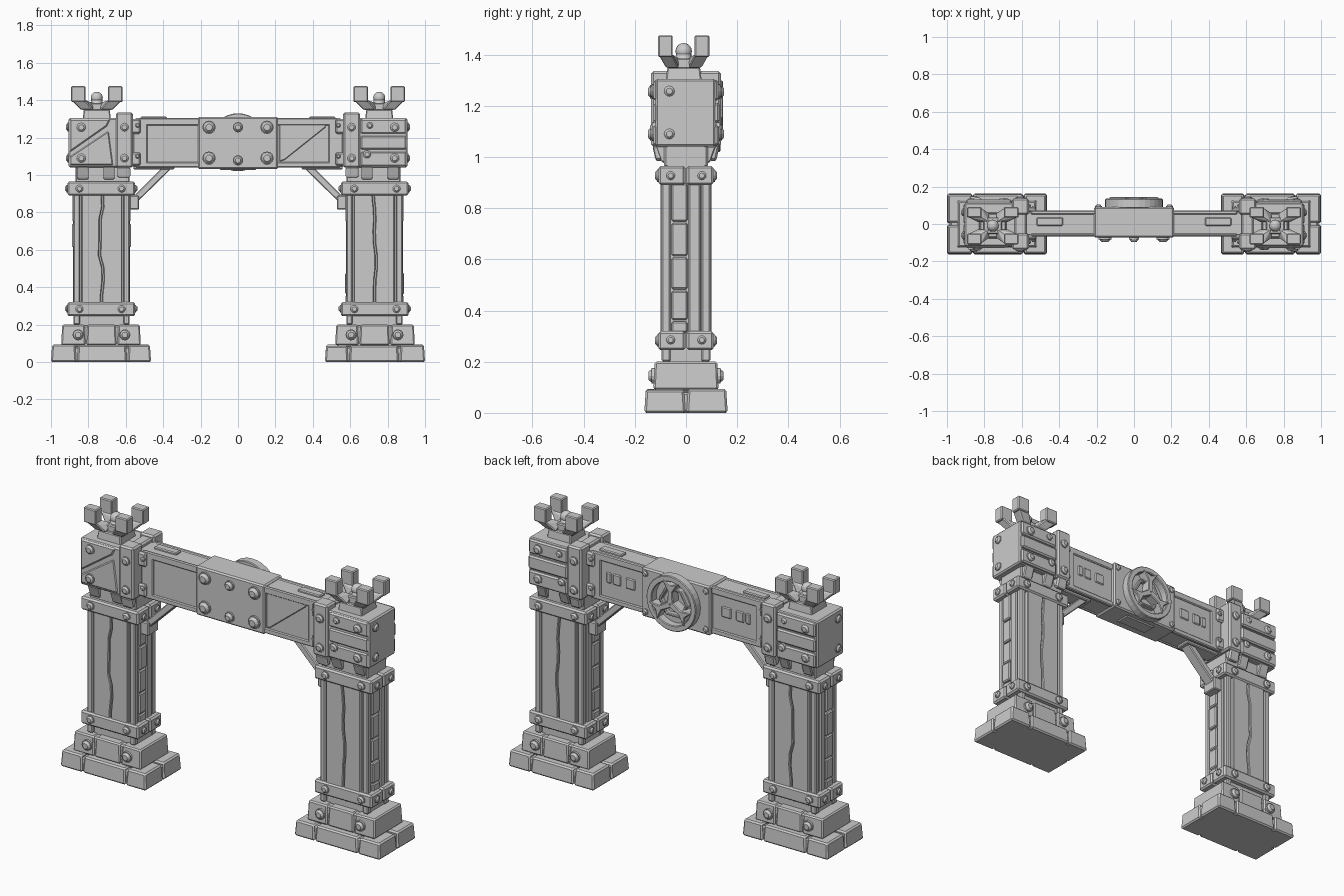
import bpy, bmesh, random
from math import pi, cos, sin, radians
from mathutils import Vector, Matrix

random.seed(4)
if "Cube" in bpy.data.objects:
    bpy.data.objects.remove(bpy.data.objects["Cube"])

stone = bpy.data.materials.new("plain_grey")
stone.use_nodes = True
GREY = (0.6, 0.6, 0.6, 1)
stone.diffuse_color = GREY
stone.node_tree.nodes["Principled BSDF"].inputs["Base Color"].default_value = GREY


def box(bm, x, y, z, taper=0.0):
    """Box from three ranges; taper pulls the top face in."""
    c = [sum(r) / 2 for r in (x, y, z)]
    h = [abs(r[1] - r[0]) / 2 for r in (x, y, z)]
    for v in bmesh.ops.create_cube(bm, size=2)["verts"]:
        t = taper if v.co.z > 0 else 0
        v.co = (c[0] + v.co.x * (h[0] - t), c[1] + v.co.y * (h[1] - t), c[2] + v.co.z * h[2])


def prism(bm, pts, y0, y1):
    """Outline in x and z, extruded along y."""
    front = [bm.verts.new((x, y0, z)) for x, z in pts]
    back = [bm.verts.new((x, y1, z)) for x, z in pts]
    bm.faces.new(front)
    bm.faces.new(back[::-1])
    n = len(pts)
    for i in range(n):
        bm.faces.new((front[i], back[i], back[(i + 1) % n], front[(i + 1) % n]))


def hull(bm, pts):
    bmesh.ops.convex_hull(bm, input=[bm.verts.new(p) for p in pts])


def bolt(bm, pos, normal, r=0.03, h=0.02):
    """Flanged, domed rivet standing on a surface."""
    turn = Vector((0, 0, 1)).rotation_difference(Vector(normal)).to_matrix().to_4x4()
    place = Matrix.Translation(pos) @ turn
    for r1, r2, z0, z1 in ((r, r, -0.01, h * 0.4), (r * 0.85, r * 0.5, h * 0.4, h)):
        bmesh.ops.create_cone(bm, cap_ends=True, segments=12, radius1=r1, radius2=r2, depth=z1 - z0,
                              matrix=place @ Matrix.Translation((0, 0, (z0 + z1) / 2)))


def finish(bm, name, bevel=0.006):
    bmesh.ops.recalc_face_normals(bm, faces=bm.faces)
    mesh = bpy.data.meshes.new(name)
    bm.to_mesh(mesh)
    bm.free()
    mesh.materials.append(stone)
    ob = bpy.data.objects.new(name, mesh)
    bpy.context.collection.objects.link(ob)
    if bevel:
        mod = ob.modifiers.new("worn_edges", "BEVEL")
        mod.width, mod.segments, mod.limit_method = bevel, 1, "ANGLE"
        mod.angle_limit = radians(40)
    return ob


def pillar(s, side):
    X = lambda a, b: (s * a, s * b)
    c = 0.73

    # Foot: tapered stones around a core
    bm = bmesh.new()
    box(bm, X(0.475, 0.985), (-0.15, 0.15), (0, 0.08))
    for a, b in ((0.465, 0.59), (0.594, 0.86), (0.864, 1.0)):
        for y in ((-0.163, -0.002), (0.002, 0.163)):
            box(bm, X(a, b), y, (0, 0.094 - random.random() * 0.008), 0.006)
    finish(bm, side + "_foot_stones", 0.008)

    # Plinth with rivets
    bm = bmesh.new()
    box(bm, X(0.53, 0.935), (-0.115, 0.115), (0.08, 0.195))
    for a, b in ((0.52, 0.645), (0.65, 0.81), (0.815, 0.945)):
        box(bm, X(a, b), (-0.127, 0.127), (0.09, 0.2), 0.005)
    finish(bm, side + "_plinth", 0.007)

    # Shaft core, corner posts and end bricks
    bm = bmesh.new()
    box(bm, X(0.585, 0.87), (-0.078, 0.078), (0.19, 1.05))
    for x in ((0.58, 0.612), (0.845, 0.88)):
        for y in ((-0.095, -0.06), (0.06, 0.095)):
            box(bm, X(*x), y, (0.2, 0.95))
    rows = (0.31, 0.36, 0.48, 0.61, 0.745, 0.9)
    for z0, z1 in zip(rows, rows[1:]):
        j = random.random() * 0.006
        box(bm, X(0.572 + j, 0.6), (-0.056, 0.006), (z0 + 0.003, z1 - 0.003))
        box(bm, X(0.86, 0.888 - j), (-0.056, 0.006), (z0 + 0.003, z1 - 0.003))
    for x in ((0.577, 0.6), (0.86, 0.883)):
        box(bm, X(*x), (0.01, 0.057), (0.31, 0.9))
    finish(bm, side + "_shaft")

    # Split panels with a jagged crack, front and back
    bm = bmesh.new()
    crack = [(c + random.uniform(-0.012, 0.012), 0.31 + 0.065 * i) for i in range(10)]
    crack[0], crack[1] = (c, 0.31), (c, 0.35)
    for edge, gap in ((0.62, -0.004), (0.836, 0.004)):
        pts = [(s * edge, 0.31), *[(s * (x + gap), z) for x, z in crack], (s * edge, 0.895)]
        prism(bm, pts, -0.1, -0.07)
        prism(bm, pts, 0.07, 0.1)
    finish(bm, side + "_cracked_panels", 0.004)

    # Riveted bands
    bm = bmesh.new()
    for z in (0.245, 0.89):
        for y in ((-0.108, -0.002), (0.002, 0.108)):
            box(bm, X(0.55, 0.912), y, (z, z + 0.075))
    finish(bm, side + "_bands", 0.009)

    # Neck and corbels
    bm = bmesh.new()
    box(bm, X(0.58, 0.87), (-0.085, 0.085), (0.96, 1.045))
    for x in ((0.66, 0.72), (0.8, 0.86)):
        for y in (-1, 1):
            hull(bm, [(s * a, y * b, z) for a in x for b, z in
                      ((0.07, 0.97), (0.095, 0.98), (0.118, 1.045), (0.07, 1.045))])
    finish(bm, side + "_neck")

    # Head block with planks on its faces
    bm = bmesh.new()
    box(bm, X(0.62, 0.905), (-0.12, 0.115), (1.04, 1.305))
    for z in ((1.045, 1.125), (1.135, 1.21), (1.22, 1.3)):
        box(bm, X(0.655, 0.898), (0.1, 0.127 + random.random() * 0.006), z)
        if s > 0:
            box(bm, X(0.655, 0.9), (-0.127, -0.1), z)
    if s < 0:
        prism(bm, [(-0.9, 1.12), (-0.9, 1.3), (-0.68, 1.3), (-0.7, 1.26)], -0.127, -0.1)
        prism(bm, [(-0.9, 1.05), (-0.9, 1.1), (-0.69, 1.24), (-0.665, 1.05)], -0.125, -0.1)
    finish(bm, side + "_head_block", 0.008)

    # Straps joining head and beam
    bm = bmesh.new()
    for y in (-1, 1):
        box(bm, X(0.562, 0.652), (y * 0.05, y * 0.136), (1.04, 1.335))
        hull(bm, [(s * a, y * b, z) for a in (0.575, 0.645) for b, z in
                  ((0.08, 1.045), (0.132, 1.045), (0.118, 0.985), (0.095, 0.985))])
        box(bm, X(0.52, 0.58), (y * 0.06, y * 0.085), (1.22, 1.3))
        box(bm, X(0.52, 0.58), (y * 0.06, y * 0.085), (1.05, 1.12))
    box(bm, X(0.575, 0.64), (-0.1, 0.1), (1.29, 1.322))
    finish(bm, side + "_beam_strap", 0.009)

    # Rivets
    bm = bmesh.new()
    for y in (-1, 1):
        n = (0, y, 0)
        for x in (0.605, 0.855):
            bolt(bm, (s * x, y * 0.127, 0.145), n)
        for x in (0.622, 0.848):
            for z in (0.283, 0.927):
                bolt(bm, (s * x, y * 0.108, z), n, 0.024, 0.014)
        for z in (1.09, 1.255):
            bolt(bm, (s * 0.838, y * 0.126, z), n, 0.028, 0.015)
            bolt(bm, (s * 0.607, y * 0.136, z), n, 0.026, 0.013)
            bolt(bm, (s * 0.537, y * 0.085, z + 0.01), n, 0.014, 0.01)
        if s > 0 or y > 0:
            bolt(bm, (s * 0.69, y * 0.127, 1.11), n, 0.024, 0.013)
            bolt(bm, (s * 0.705, y * 0.127, 1.265), n, 0.02, 0.013)
    for z in (0.285, 0.927):
        for y in (-0.06, 0.062):
            bolt(bm, (s * 0.912, y, z), (s, 0, 0), 0.02, 0.012)
            bolt(bm, (s * 0.55, y, z), (-s, 0, 0), 0.02, 0.012)
    for z in (1.09, 1.257):
        bolt(bm, (s * 0.905, -0.065, z), (s, 0, 0), 0.024, 0.014)
    finish(bm, side + "_rivets", 0)

    # Four-pronged crown with a round finial
    bm = bmesh.new()
    k, q = s * 0.755, -0.009
    box(bm, (k - 0.075, k + 0.075), (q - 0.07, q + 0.07), (1.3, 1.35), 0.006)
    box(bm, (k - 0.05, k + 0.05), (q - 0.045, q + 0.045), (1.34, 1.385))
    for i in (-1, 1):
        for j in (-1, 1):
            box(bm, (k + i * 0.06, k + i * 0.137), (q + j * 0.043, q + j * 0.1), (1.39, 1.475))
            hull(bm, [(k + i * a, q + j * b, z) for a, b, z in (
                (0.062, 0.045, 1.4), (0.135, 0.045, 1.4), (0.062, 0.098, 1.4), (0.135, 0.098, 1.4),
                (0.02, 0.02, 1.385), (0.02, 0.02, 1.34), (0.085, 0.02, 1.35), (0.02, 0.07, 1.35),
                (0.085, 0.07, 1.35))])
    finish(bm, side + "_crown", 0.005)
    bm = bmesh.new()
    up = Matrix.Translation((k, q, 0))
    bmesh.ops.create_cone(bm, cap_ends=True, segments=16, radius1=0.03, radius2=0.03, depth=0.12,
                          matrix=up @ Matrix.Translation((0, 0, 1.355)))
    bmesh.ops.create_uvsphere(bm, u_segments=16, v_segments=10, radius=0.032,
                              matrix=up @ Matrix.Translation((0, 0, 1.413)))
    for f in bm.faces:
        f.smooth = True
    finish(bm, side + "_finial", 0)

    # Diagonal brace with end plates
    bm = bmesh.new()
    prism(bm, [(s * x, z) for x, z in ((0.345, 1.045), (0.4, 1.045), (0.56, 0.885), (0.56, 0.835))],
          -0.032, 0.032)
    box(bm, X(0.53, 0.585), (-0.045, 0.045), (0.815, 0.89))
    box(bm, X(0.34, 0.56), (-0.045, 0.045), (1.03, 1.05))
    finish(bm, side + "_brace", 0.005)


pillar(-1, "right")
pillar(1, "left")

# Beam with edge strips, end plates and chips
bm = bmesh.new()
box(bm, (-0.63, 0.63), (-0.06, 0.065), (1.045, 1.3))
for s in (-1, 1):
    X = lambda a, b: (s * a, s * b)
    for y in ((-0.067, -0.05), (0.05, 0.073)):
        box(bm, X(0.2, 0.55), y, (1.265, 1.305))
        box(bm, X(0.2, 0.55), y, (1.04, 1.07))
        box(bm, X(0.485, 0.56), y, (1.06, 1.28))
    for x in ((0.27, 0.33), (0.36, 0.41), (0.42, 0.45)):
        box(bm, X(*x), (0.06, 0.071), (1.15, 1.21))
    box(bm, X(0.38, 0.52), (-0.01, 0.035), (1.295, 1.312))
prism(bm, [(0.22, 1.28), (0.22, 1.07), (0.25, 1.08), (0.47, 1.255), (0.47, 1.28)], -0.064, -0.05)
finish(bm, "beam", 0.005)

# Middle sleeve and its rivets
bm = bmesh.new()
box(bm, (-0.215, 0.215), (-0.072, 0.092), (1.033, 1.31))
box(bm, (-0.1, 0.1), (-0.03, 0.06), (1.027, 1.05))
finish(bm, "beam_sleeve", 0.008)
bm = bmesh.new()
for x, r in ((-0.155, 0.036), (0, 0.028), (0.155, 0.036)):
    for z in (1.09, 1.255):
        bolt(bm, (x, -0.072, z - (0.012 if x == 0 and z < 1.2 else 0)), (0, -1, 0), r, 0.024)
for x in (-0.19, 0.19):
    for z in (1.065, 1.28):
        bolt(bm, (x, 0.092, z), (0, 1, 0), 0.018, 0.012)
finish(bm, "sleeve_rivets", 0)

# Round ornament on the back: rim, inner ring and three forked spokes
bm = bmesh.new()
mid = 1.175


def ring(r0, r1, y0, y1, n):
    for i in range(n):
        a, b = 2 * pi * i / n, 2 * pi * (i + 1) / n
        loop = [[bm.verts.new((r * cos(t), y, mid + r * sin(t)))
                 for r, y in ((r0, y0), (r1, y0), (r1, y1), (r0, y1))] for t in (a, b)]
        for j in range(4):
            bm.faces.new((loop[0][j], loop[0][(j + 1) % 4], loop[1][(j + 1) % 4], loop[1][j]))


ring(0.122, 0.155, 0.085, 0.135, 32)
ring(0.075, 0.092, 0.085, 0.118, 6)
bmesh.ops.remove_doubles(bm, verts=bm.verts, dist=0.0001)
for i in range(3):
    t = pi / 2 + i * 2 * pi / 3
    place = lambda r, w: (r * cos(t) - w * sin(t), mid + r * sin(t) + w * cos(t))
    prism(bm, [place(r, w) for r, w in ((0, -0.018), (0.07, -0.014), (0.125, -0.05), (0.105, 0),
                                        (0.125, 0.05), (0.07, 0.014), (0, 0.018))], 0.085, 0.145)
finish(bm, "back_ornament", 0.004)
